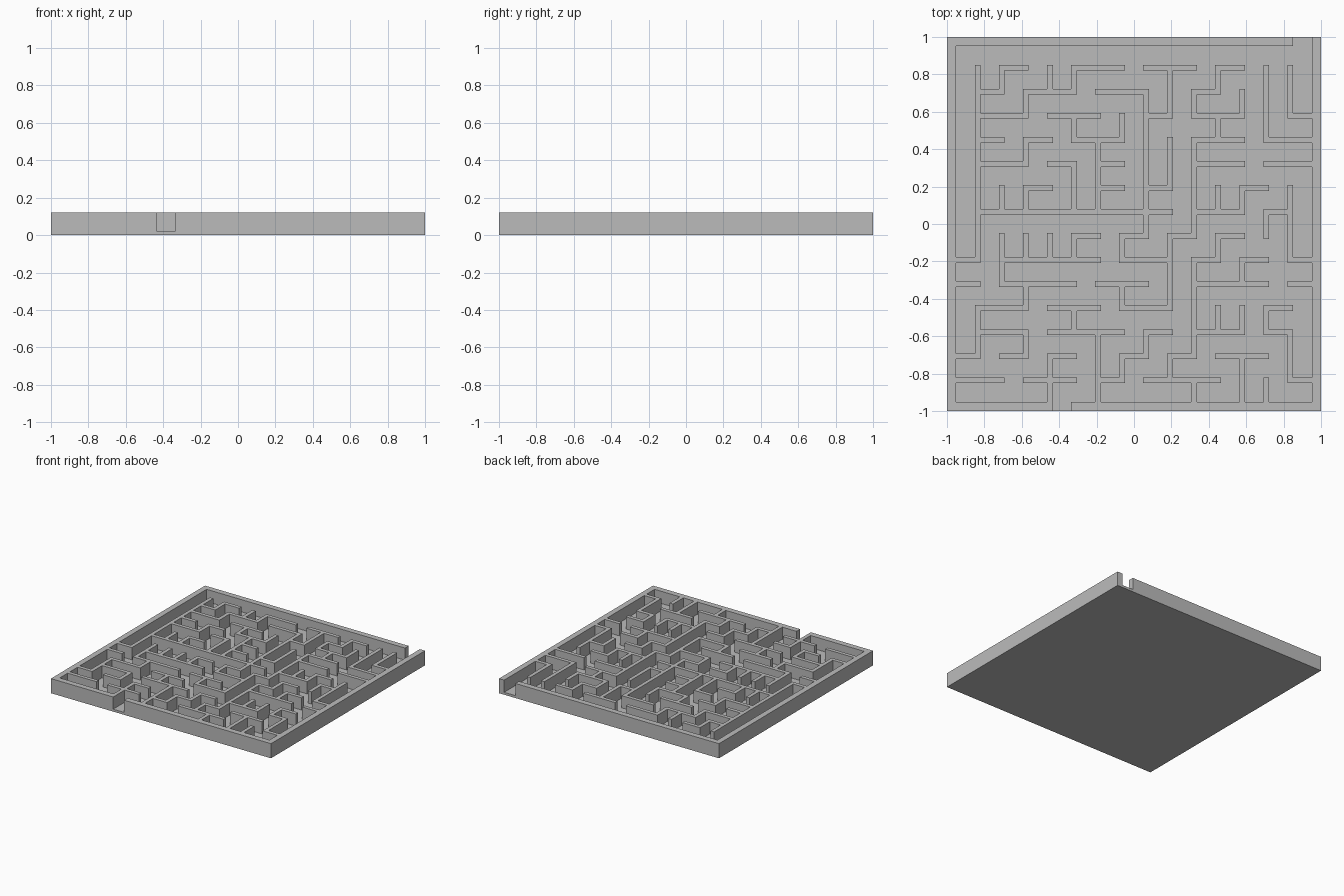
import bpy
import bmesh

if "Cube" in bpy.data.objects:
    bpy.data.objects.remove(bpy.data.objects["Cube"], do_unlink=True)

CELLS = 15
PITCH = 0.1285
HALF_WALL = 0.0155
INNER = 0.953          # inner face of the outer wall
FLOOR, TOP = 0.02, 0.12

# Inner walls running left to right, one string per grid line, back to front
ACROSS = """
..#..##.##.#...
.#.##.##..#....
.##.##..#.##..#
.#.#.##...##.##
.##.#.#...##.##
...#..#.#...#..
.########.##.#.
.....#.#.#.#...
#.####.##.#.#.#
#.###.##..###.#
.##.##.##....#.
.##.###.#.##.#.
#.#.#..#.#.##..
##.##.#.###...#
""".split()

# Inner walls running back to front, one string per grid line, -x to +x
ALONG = """
.########..##..
.#....#.##.....
..#.#.#.#.#.#..
.#......#....##
.#.#.##.#..#...
....###.....###
...#....#.#..#.
..######....#..
.##.##..###..#.
..#.####.####.#
.#.#..#.#..#...
..#...#..#.#.##
.###...#...#..#
.##...###...##.
""".split()

# Outer walls: exit gap at the back right corner, entrance gap in the front
BACK = "#" * 14 + "."
FRONT = "####." + "#" * 10
SIDE = "#" * CELLS
ACROSS = [BACK] + ACROSS + [FRONT]
ALONG = [SIDE] + ALONG + [SIDE]

# Boundaries of alternating wall and corridor strips
EDGES = [-1.0, -INNER]
for i in range(1, CELLS):
    c = (i - CELLS / 2) * PITCH
    EDGES += [c - HALF_WALL, c + HALF_WALL]
EDGES += [INNER, 1.0]


def is_wall(col, row):
    """True where the strip crossing at col, row (from the back) is raised."""
    if col % 2 and row % 2:
        return False
    if col % 2:
        return ACROSS[row // 2][col // 2] == "#"
    if row % 2:
        return ALONG[col // 2][row // 2] == "#"
    return True


def make_object(name, bm, material):
    bmesh.ops.recalc_face_normals(bm, faces=bm.faces[:])
    mesh = bpy.data.meshes.new(name)
    bm.to_mesh(mesh)
    bm.free()
    mesh.materials.append(material)
    obj = bpy.data.objects.new(name, mesh)
    bpy.context.collection.objects.link(obj)
    return obj


grey = bpy.data.materials.new("plain_grey")
grey.use_nodes = True
colour = (0.5, 0.5, 0.5, 1.0)
grey.diffuse_color = colour
grey.node_tree.nodes["Principled BSDF"].inputs["Base Color"].default_value = colour

# Base plate
bm = bmesh.new()
bmesh.ops.create_cube(bm, size=1.0)
for v in bm.verts:
    v.co = (v.co.x * 2, v.co.y * 2, (v.co.z + 0.5) * FLOOR)
make_object("base_plate", bm, grey)

# Maze walls: lay out the plan as one joined sheet, then raise it
bm = bmesh.new()
n = len(EDGES)
grid = [[bm.verts.new((x, -y, FLOOR)) for y in EDGES] for x in EDGES]
for col in range(n - 1):
    for row in range(n - 1):
        if is_wall(col, row):
            bm.faces.new((grid[col][row], grid[col][row + 1],
                          grid[col + 1][row + 1], grid[col + 1][row]))
loose = [v for v in bm.verts if not v.link_faces]
bmesh.ops.delete(bm, geom=loose, context="VERTS")
raised = bmesh.ops.extrude_face_region(bm, geom=bm.faces[:])["geom"]
top_verts = [g for g in raised if isinstance(g, bmesh.types.BMVert)]
bmesh.ops.translate(bm, verts=top_verts, vec=(0, 0, TOP - FLOOR))
make_object("maze_walls", bm, grey)
